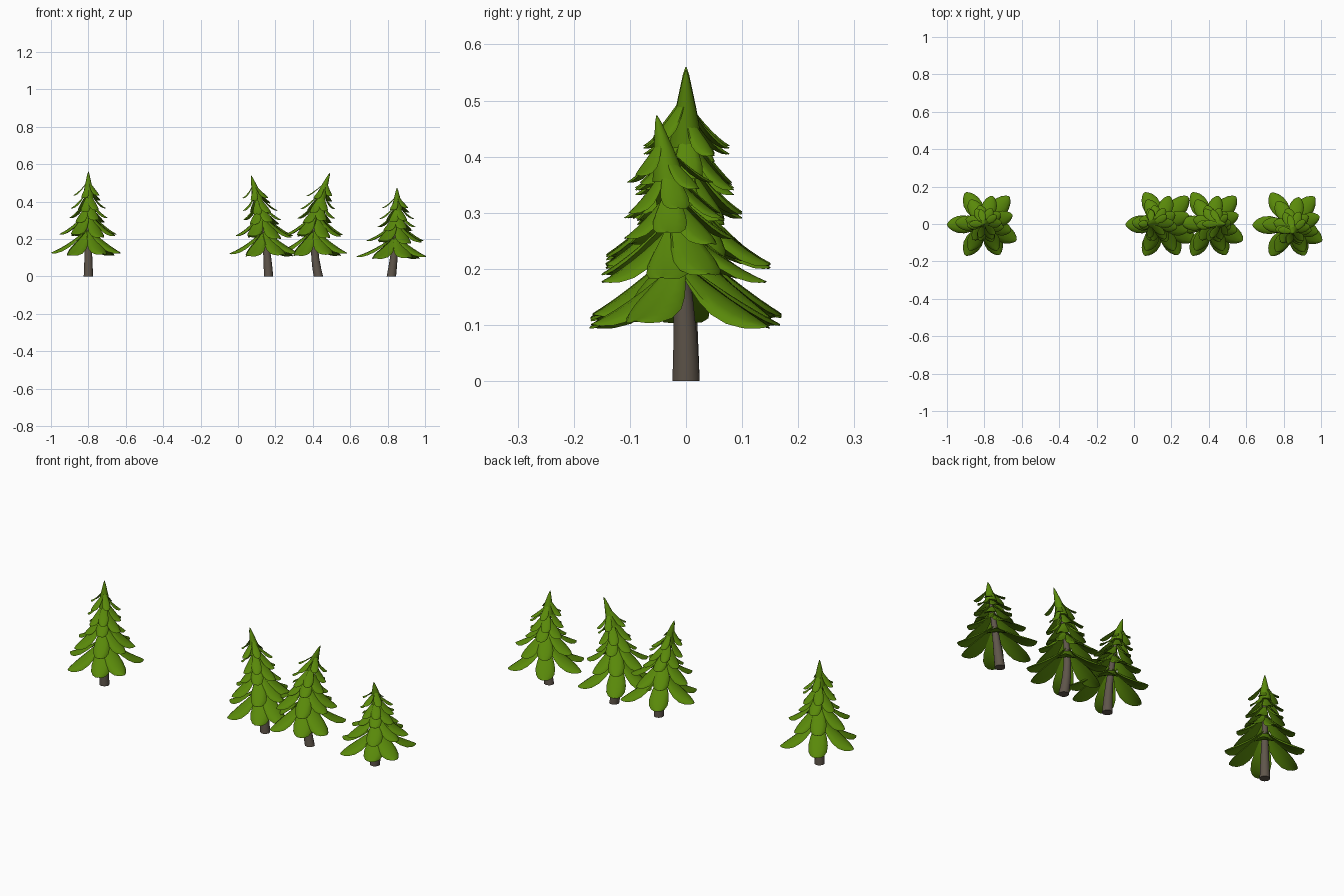
import bpy, bmesh, math

if "Cube" in bpy.data.objects:
    bpy.data.objects.remove(bpy.data.objects["Cube"])

def material(name, rgb):
    m = bpy.data.materials.new(name)
    m.diffuse_color = (*rgb, 1)
    m.use_nodes = True
    m.node_tree.nodes["Principled BSDF"].inputs["Base Color"].default_value = m.diffuse_color
    return m

GREEN = material("needle green", (0.1, 0.25, 0.003))
BARK = material("bark brown", (0.115, 0.092, 0.07))
H = 0.56

# tiers: base height, tip height, reach, half width, lift, [(angle, reach factor)]
TIERS = [
    (0.245, 0.12, 0.178, 0.048, 0.006,
     [(181, 1.12), (121, 1.1), (48, 1.11), (-27, 1.08), (-64, 1.03), (-121, 1.1)]),
    (0.335, 0.218, 0.15, 0.04, 0.008,
     [(177, 1.03), (121, 1.0), (74, 1.04), (18, 1.05), (-14, 0.98), (-64, 1.05), (-120, 1.08)]),
    (0.395, 0.302, 0.103, 0.031, 0.012, [(a, 1) for a in (165, 105, 35, -10, -65, -125)]),
    (0.445, 0.355, 0.093, 0.025, 0.01, [(a, 1) for a in (185, 120, 65, 5, -60, -105)]),
    (0.49, 0.42, 0.08, 0.02, 0.014, [(a, 1) for a in (180, 105, 35, -45, -110)]),
]

def finish(bm, name, mat, x0, scale, a, b, lean_y):
    # squash to the tree's height and lean it
    for v in bm.verts:
        t = v.co.z / H
        v.co.x += x0 + a * t + b * t * t
        v.co.y += lean_y * t * t
        v.co.z *= scale
    bmesh.ops.recalc_face_normals(bm, faces=bm.faces)
    me = bpy.data.meshes.new(name)
    bm.to_mesh(me)
    bm.free()
    me.materials.append(mat)
    ob = bpy.data.objects.new(name, me)
    bpy.context.collection.objects.link(ob)
    bpy.ops.object.select_all(action='DESELECT')
    ob.select_set(True)
    bpy.context.view_layer.objects.active = ob
    bpy.ops.object.shade_smooth_by_angle(angle=math.radians(40))

def skin(bm, rings):
    # closed tube through rings of points
    rows = [[bm.verts.new(p) for p in r] for r in rings]
    n = len(rows[0])
    for r, s in zip(rows, rows[1:]):
        for i in range(n):
            j = (i + 1) % n
            bm.faces.new((r[i], r[j], s[j], s[i]))
    bm.faces.new(rows[0])
    bm.faces.new(rows[-1])

def lathe(bm, profile, n=14):
    skin(bm, [[(r * math.cos(2 * math.pi * i / n), r * math.sin(2 * math.pi * i / n), z)
               for i in range(n)] for r, z in profile])

# share along the bough, width share
SHAPE = [(0, 0.3), (0.15, 0.55), (0.35, 0.85), (0.52, 1.0), (0.7, 0.95),
         (0.85, 0.7), (0.95, 0.38), (1, 0.1)]

def bough(bm, z0, z1, reach, half, angle):
    ca, sa = math.cos(math.radians(angle)), math.sin(math.radians(angle))
    rings = []
    for t, w in SHAPE:
        r = 0.008 + (reach - 0.008) * t
        z = z1 + (z0 - z1) * (1 - t) ** 1.6      # droops steeply, flattens at the tip
        w *= half
        pts = [(w * math.cos(math.pi * k / 6), 0.5 * w * math.sin(math.pi * k / 6)) for k in range(7)]
        pts += [(-0.5 * w, 0.1 * w), (0, 0.16 * w), (0.5 * w, 0.1 * w)]
        rings.append([(r * ca - s * sa, r * sa + s * ca, z + h - 0.25 * w) for s, h in pts])
    skin(bm, rings)

def tree(label, x0, scale, a, b, lean_y=0):
    # trunk
    bm = bmesh.new()
    lathe(bm, [(0.025, 0), (0.0235, 0.04), (0.021, 0.1), (0.018, 0.17),
               (0.015, 0.25), (0.012, 0.34), (0.009, 0.43)])
    finish(bm, label + "_trunk", BARK, x0, scale, a, b, lean_y)
    # boughs and pointed crown
    bm = bmesh.new()
    for z0, z1, reach, half, lift, leaves in TIERS:
        for i, (ang, k) in enumerate(leaves):
            dz = lift * ((i * 2 + 2) % 3 - 1)
            bough(bm, z0 + dz, z1 + dz, reach * k, half, ang)
    lathe(bm, [(0.031, 0.42), (0.025, 0.455), (0.018, 0.49), (0.0115, 0.52),
               (0.006, 0.545), (0.001, H)])
    finish(bm, label + "_boughs", GREEN, x0, scale, a, b, lean_y)

tree("straight_tree", -0.8, 1, 0, 0)
tree("left_leaning_tree", 0.163, 0.965, -0.02, -0.073)
tree("right_curving_tree", 0.43, 0.99, -0.13, 0.192)
tree("short_tree", 0.82, 0.845, 0.07, -0.04, -0.052)
